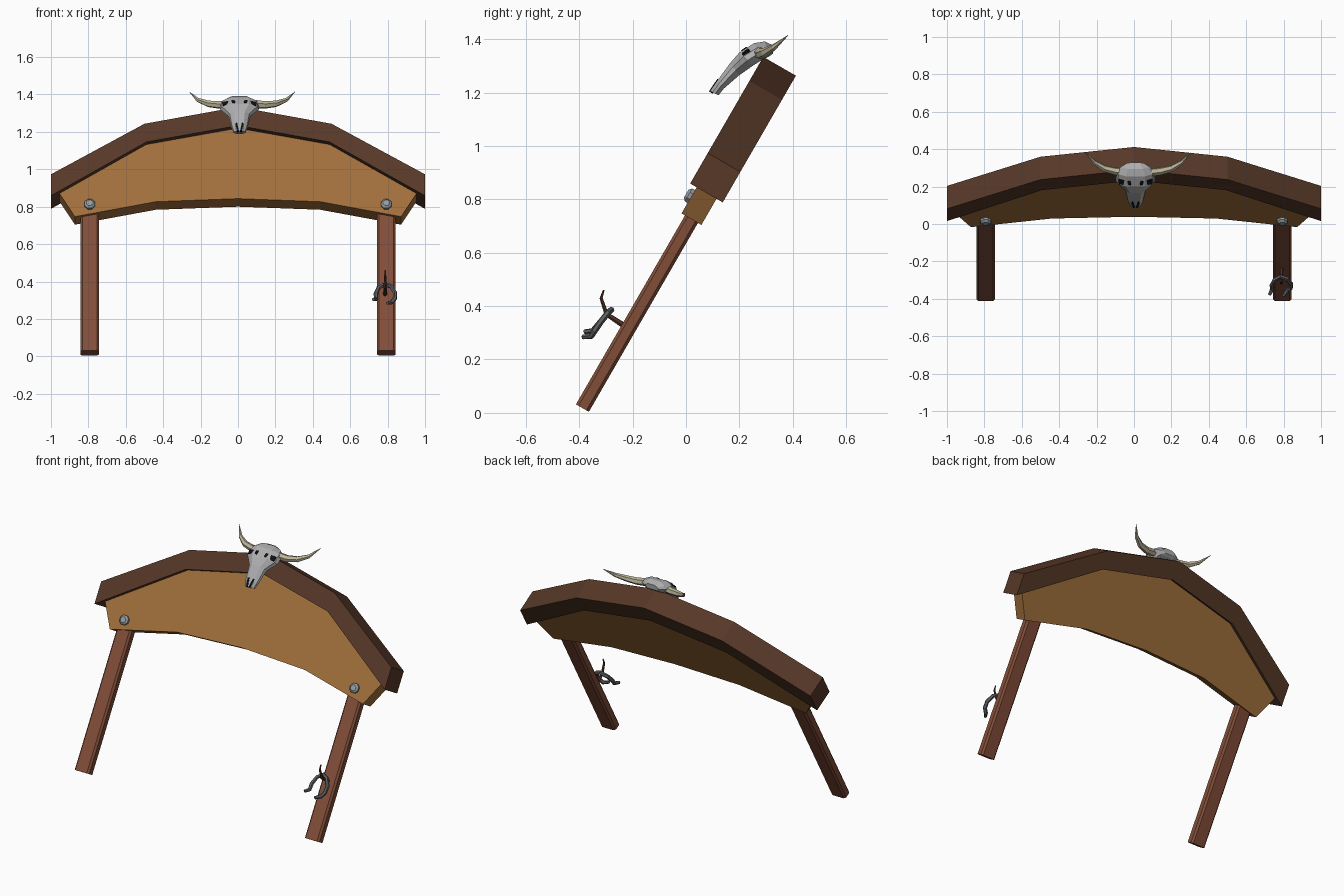
import bpy, bmesh, math
from mathutils import Vector, Matrix

if "Cube" in bpy.data.objects:
    bpy.data.objects.remove(bpy.data.objects["Cube"])

# Leaning frame: local x = width, y = up the slope, z = towards the front
LEAN = Matrix.Translation((0, -0.388, 0.018)) @ Matrix.Rotation(math.radians(60), 4, 'X')
FLAT = Matrix.Identity(4)


def material(name, rgb):
    m = bpy.data.materials.new(name)
    m.diffuse_color = (*rgb, 1)
    m.use_nodes = True
    m.node_tree.nodes["Principled BSDF"].inputs["Base Color"].default_value = m.diffuse_color
    return m


GOLD = material("board_wood", (0.36, 0.16, 0.045))
DARK = material("roof_wood", (0.095, 0.04, 0.021))
RED = material("post_wood", (0.22, 0.075, 0.04))
HOOK = material("hook_wood", (0.09, 0.03, 0.018))
STEEL = material("bolt_steel", (0.3, 0.34, 0.36))
IRON = material("shoe_iron", (0.11, 0.115, 0.12))
BONE = material("skull_bone", (0.42, 0.42, 0.43))
HORN = material("horn", (0.5, 0.46, 0.32))
BLACK = material("socket_black", (0.005, 0.005, 0.005))


def loft(name, rings, mat, matrix=FLAT):
    """Skin a list of equal-length point rings and cap both ends."""
    bm = bmesh.new()
    vs = [[bm.verts.new(matrix @ Vector(p)) for p in r] for r in rings]
    n = len(vs[0])
    for a, b in zip(vs, vs[1:]):
        for i in range(n):
            j = (i + 1) % n
            bm.faces.new((a[i], a[j], b[j], b[i]))
    bm.faces.new(vs[0][::-1])
    bm.faces.new(vs[-1])
    bmesh.ops.recalc_face_normals(bm, faces=bm.faces)
    me = bpy.data.meshes.new(name)
    bm.to_mesh(me)
    bm.free()
    me.materials.append(mat)
    ob = bpy.data.objects.new(name, me)
    bpy.context.collection.objects.link(ob)
    return ob


def prism(name, outline, z0, z1, mat, matrix=LEAN):
    return loft(name, [[(x, y, z) for x, y in outline] for z in (z0, z1)], mat, matrix)


def mirrored(half):
    """Outline half from the centre line out, completed on the left."""
    return half + [(-x, y) for x, y in reversed(half) if x > 0]


def tube(name, path, radii, mat, sides=6):
    pts = [Vector(p) for p in path]
    rings, side = [], None
    for i, p in enumerate(pts):
        t = (pts[min(i + 1, len(pts) - 1)] - pts[max(i - 1, 0)]).normalized()
        side = t.orthogonal() if side is None else side - t * side.dot(t)
        side.normalize()
        up = t.cross(side)
        rings.append([p + radii[i] * (side * math.cos(a) + up * math.sin(a))
                      for a in (math.tau * k / sides for k in range(sides))])
    return loft(name, rings, mat)


# Roof beam: bent band following the top of the sign
top = [(0, 1.478), (0.5, 1.374), (1, 1.062)]
low = [(1, 0.93), (0.49, 1.262), (0, 1.363)]
flip = lambda pts: [(-x, y) for x, y in reversed(pts) if x > 0]
prism("roof_beam", flip(top) + top + low + flip(low), -0.07, 0.071, DARK)

# Sign board: arched bottom, slanted ends, top tucked under the roof
upper = [(0, 1.37), (0.49, 1.27), (0.957, 0.965)]
lower = [(0.872, 0.817), (0.44, 0.909), (0, 0.928)]
prism("sign_board", flip(upper) + upper + lower + flip(lower), -0.043, 0.043, GOLD)

# Posts with chamfered edges, and bolts
for s, side in ((-1, "left"), (1, "right")):
    a, b, c = 0.05, 0.028, 0.011
    sec = [(a, b - c), (a - c, b), (c - a, b), (-a, b - c),
           (-a, c - b), (c - a, -b), (a - c, -b), (a, c - b)]
    loft(side + "_post", [[(s * 0.793 + x, v, w) for x, w in sec] for v in (0, 0.88)], RED, LEAN)
    loft(side + "_bolt", [[(s * 0.793 + r * math.cos(k * math.tau / 8 + 0.39),
                            0.89 + r * math.sin(k * math.tau / 8 + 0.39), w) for k in range(8)]
                          for r, w in ((0.03, 0.035), (0.03, 0.055), (0.018, 0.065))], STEEL, LEAN)

# Skull: (top y, z), (bottom y, z), half width from muzzle to back of head
CX = 0.008
stations = [((0.090, 1.205), (0.122, 1.190), 0.033),
            ((0.112, 1.237), (0.142, 1.215), 0.044),
            ((0.165, 1.310), (0.200, 1.265), 0.058),
            ((0.200, 1.350), (0.250, 1.300), 0.104),
            ((0.255, 1.385), (0.290, 1.325), 0.102),
            ((0.295, 1.391), (0.312, 1.335), 0.080),
            ((0.328, 1.376), (0.325, 1.345), 0.045)]
rings = []
for t, b, hw in stations:
    ring = []
    for fx, f in ((0.5, 0), (0.9, 0.3), (1, 0.6), (0.6, 1), (-0.6, 1), (-1, 0.6), (-0.9, 0.3), (-0.5, 0)):
        ring.append((CX + fx * hw, t[0] + (b[0] - t[0]) * f, t[1] + (b[1] - t[1]) * f))
    rings.append(ring)
loft("skull", rings, BONE)

# Eye sockets and nostrils: thin black slabs lying on the skull
for s, side in ((-1, "left"), (1, "right")):
    eye = Matrix.Translation((CX + s * 0.054, 0.226, 1.352)) @ Matrix.Rotation(math.radians(35), 4, 'X')
    eye = eye @ Matrix.Rotation(s * math.radians(14), 4, 'Y')
    prism(side + "_eye_socket", [(s * -0.032, -0.012), (s * 0.034, -0.018), (s * 0.036, 0.014), (s * -0.03, 0.012)],
          -0.02, 0.009, BLACK, eye)
    nose = Matrix.Translation((CX + s * 0.011, 0.104, 1.224)) @ Matrix.Rotation(math.radians(56), 4, 'X')
    prism(side + "_nostril", [(s * -0.008, -0.024), (s * 0.001, -0.026), (s * 0.011, 0.026), (s * 0.002, 0.03)],
          -0.012, 0.004, BLACK, nose)
    # Horns sweep outward, then up and back
    tube(side + "_horn", [(0.022 + s * x, y, z) for x, y, z in
                          ((0.06, 0.275, 1.35), (0.12, 0.282, 1.344), (0.18, 0.297, 1.35),
                           (0.235, 0.33, 1.37), (0.282, 0.382, 1.414))],
         [0.023, 0.021, 0.018, 0.012, 0.001], HORN)

# Hook on the right post
tube("hook", [(0.787, -0.222, 0.32), (0.787, -0.298, 0.37), (0.787, -0.318, 0.43), (0.787, -0.308, 0.46)],
     [0.012, 0.009, 0.006, 0.003], HOOK)

# Horseshoe hanging on the hook
tube("horseshoe", [(0.724, -0.38, 0.304), (0.738, -0.35, 0.306), (0.737, -0.325, 0.335),
                   (0.752, -0.297, 0.367), (0.785, -0.28, 0.386), (0.818, -0.293, 0.374),
                   (0.84, -0.32, 0.34), (0.838, -0.342, 0.308), (0.82, -0.355, 0.288), (0.798, -0.386, 0.284)],
     [0.009] + [0.012] * 8 + [0.009], IRON)
